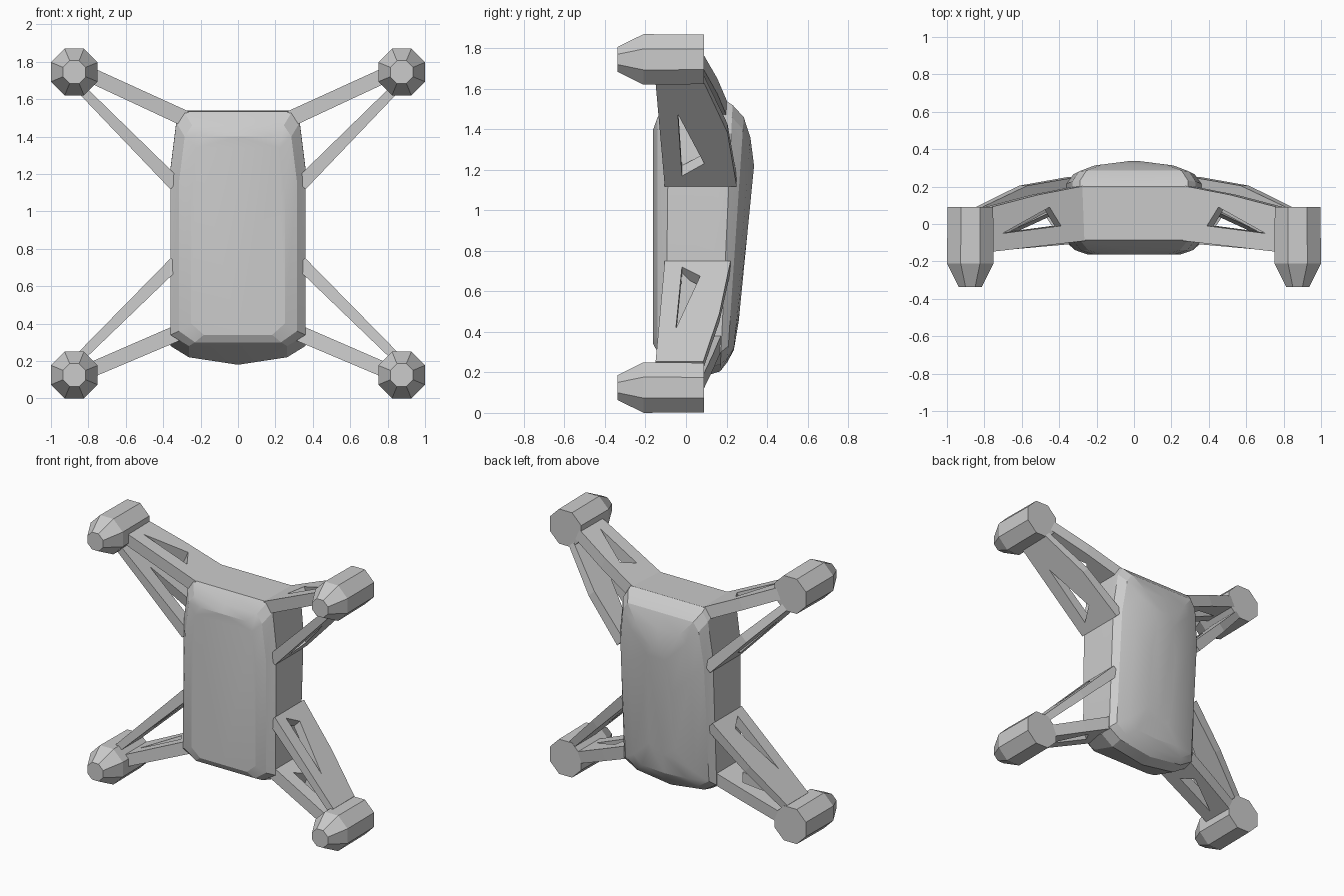
import bpy, bmesh, math
from mathutils import Vector

if "Cube" in bpy.data.objects:
    bpy.data.objects.remove(bpy.data.objects["Cube"])


def finish(name, bm, mirror=False, smooth=None):
    bmesh.ops.recalc_face_normals(bm, faces=bm.faces)
    me = bpy.data.meshes.new(name)
    bm.to_mesh(me)
    bm.free()
    ob = bpy.data.objects.new(name, me)
    bpy.context.collection.objects.link(ob)
    if mirror:
        ob.modifiers.new("mirror", 'MIRROR')
    if smooth:
        bpy.ops.object.select_all(action='DESELECT')
        ob.select_set(True)
        bpy.context.view_layer.objects.active = ob
        bpy.ops.object.shade_smooth_by_angle(angle=math.radians(smooth))
    return ob


def loft(rings):
    bm = bmesh.new()
    vs = [[bm.verts.new(p) for p in r] for r in rings]
    for a, b in zip(vs, vs[1:]):
        for i in range(len(a)):
            j = (i + 1) % len(a)
            bm.faces.new((a[i], a[j], b[j], b[i]))
    bm.faces.new(vs[0])
    bm.faces.new(vs[-1])
    return bm


# Body: rounded outlines stacked front to back, back outlines tilted
def outline(hw, z0, z1, yb, yt, dip):
    cx = hw * 0.27
    half = [(hw - cx, z0), (hw, z0 + 0.06), (hw, z1 - 0.30),
            (hw - 0.03, z1 - 0.06), (hw - 0.07, z1)]
    pts = [(0, z0 - dip)] + half + [(0, z1)] + [(-x, z) for x, z in reversed(half)]
    return [(x, yb + (yt - yb) * (z - z0) / (z1 - z0), z) for x, z in pts]


BODY = [  # half width, bottom, top, y at bottom, y at top, bottom dip
    (0.25, 0.34, 1.40, -0.162, -0.162, 0),
    (0.315, 0.30, 1.46, -0.14, -0.14, 0),
    (0.36, 0.28, 1.535, -0.10, -0.085, 0),
    (0.36, 0.22, 1.54, 0.09, 0.20, 0.04),
    (0.36, 0.24, 1.52, 0.17, 0.23, 0.035),
    (0.325, 0.27, 1.46, 0.205, 0.285, 0.02),
    (0.24, 0.32, 1.36, 0.237, 0.318, 0.01),
    (0.10, 0.45, 1.22, 0.26, 0.336, 0),
]
finish("body_shell", loft([outline(*r) for r in BODY]), smooth=18)


# Motor pods: octagonal barrels tapering to the front
def pod(name, cx, cz):
    rings = []
    for y, r in ((-0.338, 0.066), (-0.21, 0.135), (0.09, 0.132)):
        rings.append([(cx + r * math.cos(math.radians(22.5 + 45 * k)), y,
                       cz + r * math.sin(math.radians(22.5 + 45 * k))) for k in range(8)])
    finish(name, loft(rings), mirror=True)


pod("upper_motor_pod", 0.875, 1.745)
pod("lower_motor_pod", 0.875, 0.125)


# Arms: deep thin plates with a triangular opening
def arm(name, a, b, wa, wb, outer, hole):
    a, b = Vector(a), Vector(b)
    d = (b - a).normalized()
    n = Vector((-d.y, d.x))
    p, q, r = [Vector(h) for h in hole]
    inner = [p, q, q.lerp(r, 0.06), q.lerp(r, 0.55), r]
    bm = bmesh.new()

    def ring(pts, side):
        out = []
        for t, y in pts:
            c = a.lerp(b, t) + n * side * (wa + (wb - wa) * t) / 2
            out.append(bm.verts.new((c.x, y, c.y)))
        return out

    loops = [ring(outer, 1), ring(inner, 1), ring(inner, -1), ring(outer, -1)]
    for k in range(4):
        u, v = loops[k], loops[(k + 1) % 4]
        for i in range(5):
            j = (i + 1) % 5
            bm.faces.new((u[i], u[j], v[j], v[i]))
    finish(name, bm, mirror=True)


arm("upper_outer_arm", (0.28, 1.495), (0.79, 1.73), 0.085, 0.08,
    [(0, -0.09), (1, -0.15), (1, 0.088), (0.5, 0.155), (0, 0.205)],
    [(0.25, -0.01), (0.86, -0.05), (0.37, 0.09)])
arm("upper_inner_arm", (0.335, 1.145), (0.83, 1.645), 0.075, 0.05,
    [(0, -0.105), (1, -0.15), (1, 0.09), (0.52, 0.205), (0, 0.25)],
    [(0.10, -0.02), (0.70, -0.04), (0.22, 0.09)])
arm("lower_inner_arm", (0.335, 0.725), (0.83, 0.235), 0.07, 0.05,
    [(0, -0.105), (1, -0.15), (1, 0.085), (0.52, 0.165), (0, 0.22)],
    [(0.06, -0.02), (0.67, -0.05), (0.15, 0.07)])
arm("lower_outer_arm", (0.30, 0.36), (0.79, 0.15), 0.085, 0.08,
    [(0, -0.09), (1, -0.15), (1, 0.085), (0.5, 0.135), (0, 0.18)],
    [(0.25, -0.01), (0.86, -0.05), (0.37, 0.08)])
